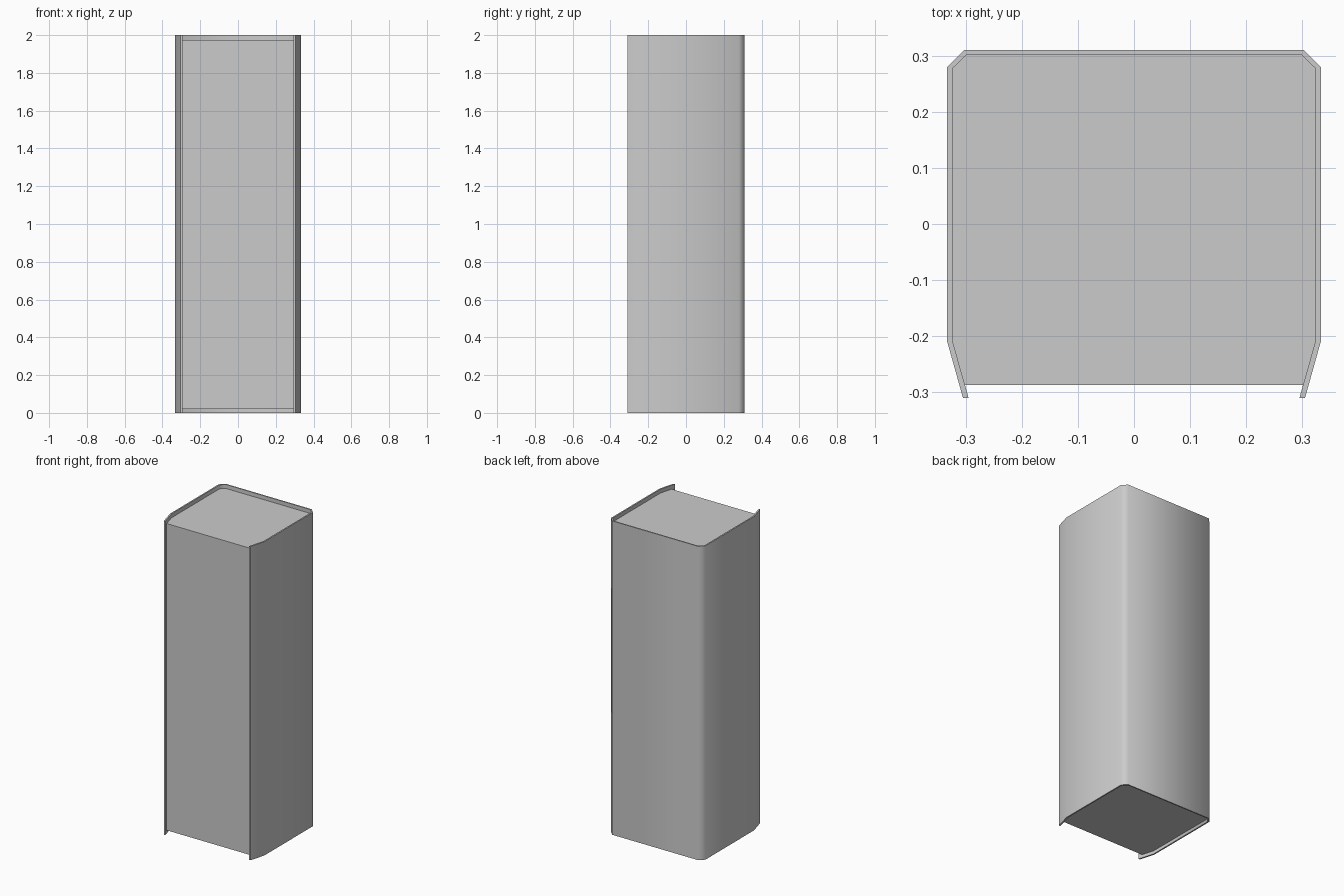
import bpy, bmesh, math

if "Cube" in bpy.data.objects:
    bpy.data.objects.remove(bpy.data.objects["Cube"])


def mirrored(half):
    """Complete a left-side outline with its mirror image on the right."""
    return half + [(-x, y) for x, y in reversed(half)]


def prism(name, outline, z0, z1):
    """Extrude a flat outline straight up from z0 to z1."""
    bm = bmesh.new()
    base = bm.faces.new([bm.verts.new((x, y, z0)) for x, y in outline])
    ext = bmesh.ops.extrude_face_region(bm, geom=[base], use_keep_orig=True)
    top = [g for g in ext["geom"] if isinstance(g, bmesh.types.BMVert)]
    bmesh.ops.translate(bm, verts=top, vec=(0, 0, z1 - z0))
    bmesh.ops.recalc_face_normals(bm, faces=bm.faces)
    mesh = bpy.data.meshes.new(name)
    bm.to_mesh(mesh)
    bm.free()
    obj = bpy.data.objects.new(name, mesh)
    bpy.context.collection.objects.link(obj)
    return obj


# Wraparound shell: thin sheet with chamfered back corners and inturned front lips
outer = [(-0.305, -0.31), (-0.333, -0.21), (-0.333, 0.28), (-0.303, 0.31)]
inner = [(-0.295, -0.31), (-0.324, -0.207), (-0.324, 0.277), (-0.298, 0.302)]
shell = prism("outer_shell", mirrored(outer) + list(reversed(mirrored(inner))), 0, 2)

# Core body: fills the shell, recessed at the top, bottom and front
core = [(-0.303, -0.287), (-0.326, -0.207), (-0.326, 0.278), (-0.299, 0.304)]
prism("core_body", mirrored(core), 0.02, 1.975)

# Rounded shading on the shell's bends
bpy.context.view_layer.objects.active = shell
shell.select_set(True)
bpy.ops.object.shade_smooth_by_angle(angle=math.radians(52))
